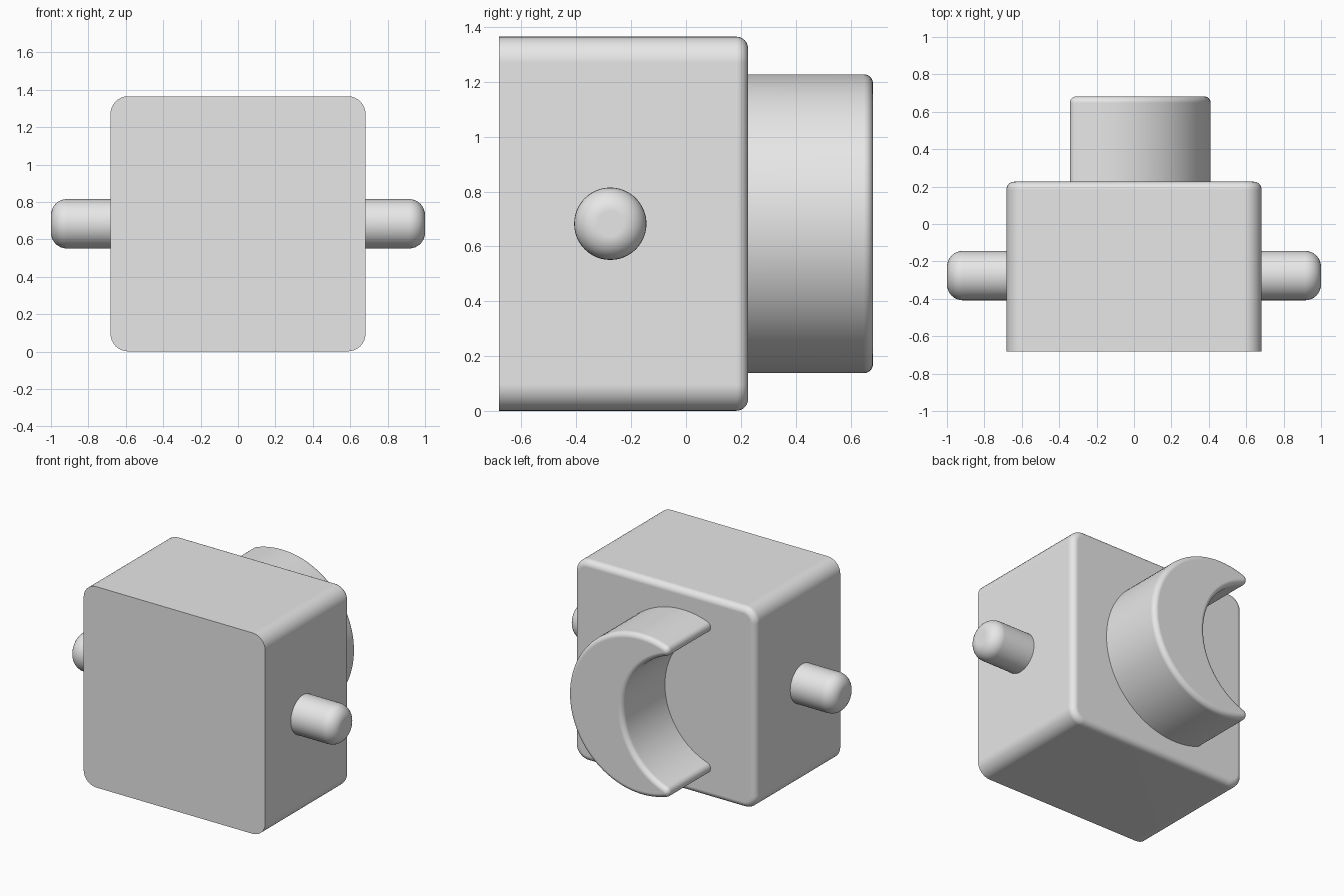
import bpy, bmesh, math
from mathutils import Vector

cube = bpy.data.objects.get("Cube")
if cube:
    bpy.data.objects.remove(cube, do_unlink=True)

grey = bpy.data.materials.new("light grey")
grey.use_nodes = True
grey.diffuse_color = (0.8, 0.8, 0.8, 1)
grey.node_tree.nodes["Principled BSDF"].inputs["Base Color"].default_value = (0.8, 0.8, 0.8, 1)

MID_Z = 0.683


def arc(cx, cz, r, a0, a1, n):
    """Points along an arc, both ends included."""
    angles = [a0 + (a1 - a0) * i / n for i in range(n + 1)]
    return [(cx + r * math.cos(a), cz + r * math.sin(a)) for a in angles]


def loft(name, profile, start, end, fillet, place, steps=8):
    """Extrude a profile and round over its far end; profile takes an inset."""
    rings = [(start, 0)]
    for i in range(steps + 1):
        a = math.pi / 2 * i / steps
        rings.append((end - fillet * (1 - math.sin(a)), fillet * (1 - math.cos(a))))
    bm = bmesh.new()
    loops = [[bm.verts.new(place(u, v, d)) for u, v in profile(inset)] for d, inset in rings]
    for a, b in zip(loops, loops[1:]):
        for i in range(len(a)):
            j = (i + 1) % len(a)
            bm.faces.new((a[i], a[j], b[j], b[i]))
    bm.faces.new(loops[0])
    bm.faces.new(loops[-1])
    bmesh.ops.recalc_face_normals(bm, faces=bm.faces)
    mesh = bpy.data.meshes.new(name)
    bm.to_mesh(mesh)
    bm.free()
    mesh.materials.append(grey)
    obj = bpy.data.objects.new(name, mesh)
    bpy.context.collection.objects.link(obj)
    bpy.ops.object.select_all(action='DESELECT')
    obj.select_set(True)
    bpy.context.view_layer.objects.active = obj
    bpy.ops.object.shade_smooth_by_angle(angle=math.radians(35))
    obj.modifiers.new("Flat caps", 'WEIGHTED_NORMAL').keep_sharp = True
    return obj


def rounded_square(inset, half=0.682, radius=0.095):
    c = half - radius
    pts = []
    for k, (sx, sz) in enumerate([(1, 1), (-1, 1), (-1, -1), (1, -1)]):
        a = k * math.pi / 2
        pts += arc(sx * c, sz * c, radius - inset, a, a + math.pi / 2, 8)
    return pts


def crescent(inset):
    """Large disc minus an offset disc, with rounded tips."""
    ox, outer_r = -0.135, 0.545
    ix, inner_r = -0.47, 0.47
    tip_r = 0.036
    # Tip centre touches both circles
    d, p, q = ox - ix, outer_r - tip_r, inner_r + tip_r
    along = (d * d + p * p - q * q) / (2 * d)
    tx, tz = ox - along, math.sqrt(p * p - along * along)
    a_out = math.atan2(tz, tx - ox)
    a_in = math.atan2(tz, tx - ix)
    tip = arc(tx, tz, tip_r - inset, a_out, a_in + math.pi, 12)[1:-1]
    return (arc(ox, 0, outer_r - inset, -a_out, a_out, 64) + tip
            + arc(ix, 0, inner_r + inset, a_in, -a_in, 48)
            + [(x, -z) for x, z in reversed(tip)])


def circle(inset):
    return arc(0, 0, 0.132 - inset, 0, math.tau, 48)[:-1]


def along_y(u, v, d):
    return Vector((u, d, MID_Z + v))


# Main block, sharp at the front and rounded at the back
loft("body_block", rounded_square, -0.682, 0.226, 0.042, along_y)

# Crescent boss on the back
loft("crescent_boss", crescent, 0.2, 0.682, 0.034, along_y)

# Side pins
for side, label in ((1, "left"), (-1, "right")):
    loft(label + "_pin", circle, 0.62, 1.0, 0.085,
         lambda u, v, d, s=side: Vector((s * d, u - 0.276, MID_Z + v)))
